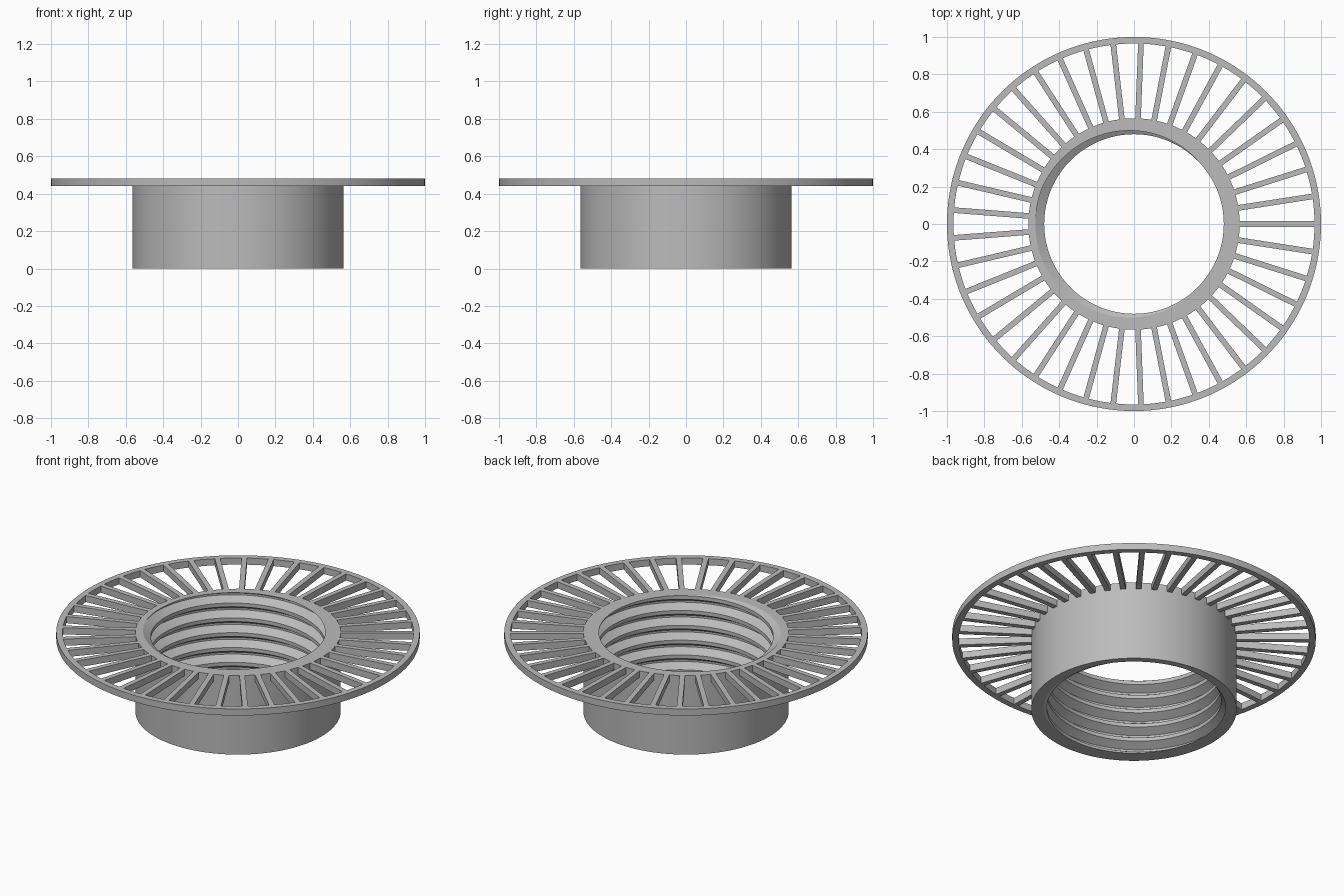
import bpy, bmesh, math
from mathutils import Matrix

if "Cube" in bpy.data.objects:
    bpy.data.objects.remove(bpy.data.objects["Cube"])

H = 0.48            # overall height
R_OUT = 0.565       # sleeve outer radius
R_CREST, R_ROOT = 0.48, 0.527
PITCH = 0.09
SEG = 144
SPOKES = 41

grey = bpy.data.materials.new("light grey plastic")
grey.diffuse_color = (0.5, 0.5, 0.5, 1)
grey.use_nodes = True
grey.node_tree.nodes["Principled BSDF"].inputs["Base Color"].default_value = grey.diffuse_color


def finish(name, bm, smooth=True):
    bmesh.ops.remove_doubles(bm, verts=bm.verts, dist=0.00005)
    bmesh.ops.recalc_face_normals(bm, faces=bm.faces)
    me = bpy.data.meshes.new(name)
    bm.to_mesh(me)
    bm.free()
    ob = bpy.data.objects.new(name, me)
    bpy.context.collection.objects.link(ob)
    me.materials.append(grey)
    if smooth:
        bpy.ops.object.select_all(action='DESELECT')
        ob.select_set(True)
        bpy.context.view_layer.objects.active = ob
        bpy.ops.object.shade_smooth_by_angle(angle=math.radians(25))
    return ob


def lathe(name, profile_at):
    """Closed profile, which may change with the angle, swept round z."""
    bm = bmesh.new()
    cols = []
    for j in range(SEG + 1):
        a = 2 * math.pi * j / SEG
        cols.append([bm.verts.new((r * math.cos(a), r * math.sin(a), z))
                     for r, z in profile_at(j / SEG)])
    n = len(cols[0])
    for c, d in zip(cols, cols[1:]):
        for i in range(n):
            k = (i + 1) % n
            bm.faces.new((c[i], d[i], d[k], c[k]))
    return finish(name, bm)


# Thread: flat crest, sloped flanks and narrow root, as fractions of a pitch
BREAKS = (-0.125, 0.125, 0.4375, 0.5625)


def thread_radius(u):
    u = abs((u + 0.5) % 1 - 0.5)
    t = min(max((u - 0.125) / 0.3125, 0), 1)
    return R_CREST + (R_ROOT - R_CREST) * t


def sleeve_profile(turn):
    pts = []
    for k in range(-8, 4):
        for b in BREAKS:
            z = min(max(H + PITCH * (k + b + turn), 0), H)
            pts.append((thread_radius((z - H) / PITCH - turn), z))
    return pts + [(R_OUT, H), (R_OUT, 0)]


# Sleeve with a helical inner thread cut off flat at both ends
lathe("threaded_sleeve", sleeve_profile)

# Thin outer ring of the flange
lathe("flange_rim", lambda t: [(0.965, 0.44), (0.965, H), (1.0, H), (1.0, 0.44)])

# Radial spokes joining sleeve and rim
bm = bmesh.new()
r0, r1 = 0.562, 0.967
for i in range(SPOKES):
    m = (Matrix.Rotation(2 * math.pi * i / SPOKES, 4, 'Z')
         @ Matrix.Translation(((r0 + r1) / 2, 0, 0.46))
         @ Matrix.Diagonal((r1 - r0, 0.03, 0.04, 1)))
    bmesh.ops.create_cube(bm, size=1, matrix=m)
finish("flange_spokes", bm, smooth=False)
